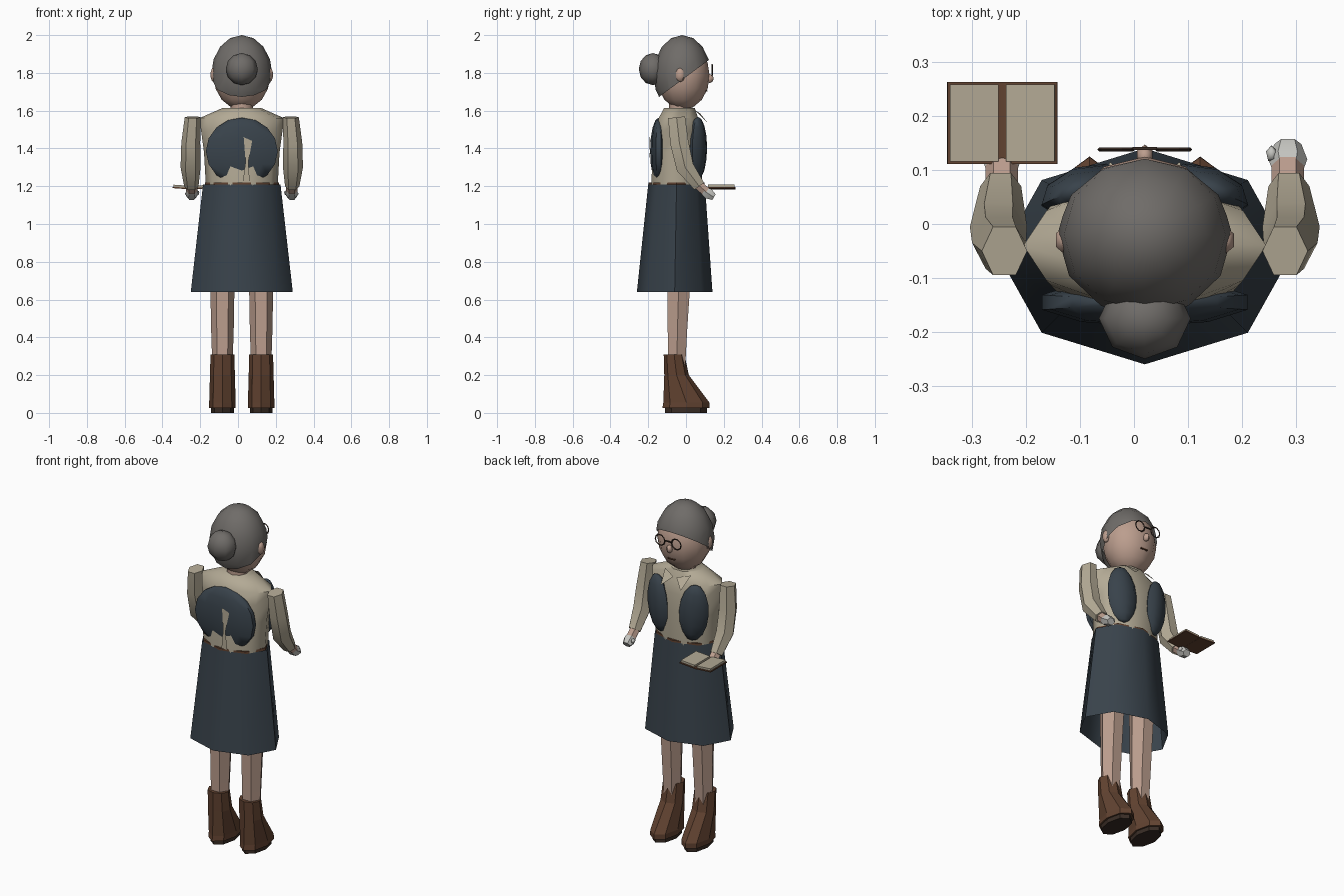
import bpy, bmesh, math
from mathutils import Vector, Matrix

if "Cube" in bpy.data.objects:
    bpy.data.objects.remove(bpy.data.objects["Cube"])

CX = 0.02  # body axis


def mat(name, c):
    m = bpy.data.materials.new(name)
    m.diffuse_color = (*c, 1)
    m.use_nodes = True
    m.node_tree.nodes["Principled BSDF"].inputs["Base Color"].default_value = m.diffuse_color
    return m


DARK = mat("dark_cloth", (0.04, 0.055, 0.07))
CREAM = mat("cream_cloth", (0.45, 0.40, 0.30))
SKIN = mat("skin", (0.50, 0.34, 0.27))
BROWN = mat("leather", (0.12, 0.055, 0.03))
SOLE = mat("sole", (0.04, 0.025, 0.018))
HAIR = mat("hair", (0.16, 0.15, 0.14))
GLOVE = mat("glove", (0.55, 0.55, 0.52))


def finish(name, bm, m, smooth=50):
    bmesh.ops.recalc_face_normals(bm, faces=bm.faces)
    me = bpy.data.meshes.new(name)
    bm.to_mesh(me)
    bm.free()
    ob = bpy.data.objects.new(name, me)
    bpy.context.collection.objects.link(ob)
    me.materials.append(m)
    if smooth:
        bpy.ops.object.select_all(action='DESELECT')
        ob.select_set(True)
        bpy.context.view_layer.objects.active = ob
        bpy.ops.object.shade_smooth_by_angle(angle=math.radians(smooth))
    return ob


def loft(name, rings, m, n=8, flat=True, caps=True, smooth=50):
    """rings: (x, y, z, rx, ry); flat keeps rings level, else they follow the path"""
    bm = bmesh.new()
    pts = [Vector(r[:3]) for r in rings]
    loops = []
    for i, r in enumerate(rings):
        t = pts[min(i + 1, len(pts) - 1)] - pts[max(i - 1, 0)]
        up = Vector((0, 1, 0)) if flat else t.normalized().cross(Vector((1, 0, 0))).normalized()
        loops.append([bm.verts.new(pts[i] + Vector((1, 0, 0)) * r[3] * math.cos(a) + up * r[4] * math.sin(a))
                      for a in (2 * math.pi * k / n for k in range(n))])
    for a, b in zip(loops, loops[1:]):
        for k in range(n):
            bm.faces.new((a[k], a[(k + 1) % n], b[(k + 1) % n], b[k]))
    if caps:
        bm.faces.new(loops[0])
        bm.faces.new(loops[-1])
    return finish(name, bm, m, smooth)


def ball(name, loc, scale, m, u=12, v=8, rot=(0, 0, 0), cut=None, smooth=60):
    bm = bmesh.new()
    bmesh.ops.create_uvsphere(bm, u_segments=u, v_segments=v, radius=1)
    M = Matrix.Translation(loc)
    for a, ax in zip(rot, 'XYZ'):
        M = M @ Matrix.Rotation(a, 4, ax)
    bm.transform(M @ Matrix.Diagonal((*scale, 1)))
    if cut:
        bmesh.ops.bisect_plane(bm, geom=bm.verts[:] + bm.edges[:] + bm.faces[:],
                               plane_co=cut[0], plane_no=cut[1], clear_inner=True)
    return finish(name, bm, m, smooth)


def box(name, loc, size, m, ry=0):
    bm = bmesh.new()
    bmesh.ops.create_cube(bm, size=1)
    bm.transform(Matrix.Translation(loc) @ Matrix.Rotation(ry, 4, 'Y') @ Matrix.Diagonal((*size, 1)))
    return finish(name, bm, m, 0)


def plate(name, pts, m):
    bm = bmesh.new()
    bm.faces.new([bm.verts.new(p) for p in pts])
    return finish(name, bm, m, 0)


# Skirt, belt, blouse, neck
loft("skirt", [(CX, -0.06, 0.64, 0.27, 0.20), (CX, -0.05, 1.21, 0.205, 0.15)], DARK, caps=False)
loft("belt", [(CX, -0.05, 1.198, 0.196, 0.148), (CX, -0.05, 1.22, 0.196, 0.148)], BROWN)
loft("blouse", [(CX, -0.05, 1.20, 0.19, 0.14), (CX, -0.045, 1.38, 0.20, 0.14),
                (CX, -0.04, 1.49, 0.215, 0.125), (CX, -0.04, 1.56, 0.225, 0.11),
                (CX, -0.035, 1.615, 0.10, 0.085)], CREAM, n=10)
loft("neck", [(CX, -0.03, 1.58, 0.06, 0.06), (CX, -0.03, 1.67, 0.06, 0.06)], SKIN)

# Waistcoat back with its vent, front panels
ball("vest_back", (CX, -0.145, 1.385), (0.20, 0.045, 0.178), DARK, u=10, v=8)
plate("vest_vent", [(0.03, -0.192, 1.46), (0.075, -0.189, 1.44), (0.055, -0.196, 1.33),
                    (0.062, -0.19, 1.22), (0.025, -0.19, 1.22), (0.04, -0.196, 1.33)], CREAM)
for s in (-1, 1):
    ball("vest_front", (CX + s * 0.115, 0.062, 1.40), (0.082, 0.045, 0.168), DARK,
         u=8, v=8, rot=(0.0, s * 0.08, -s * 0.35))
    plate("collar", [(CX + s * 0.01, 0.075, 1.585), (CX + s * 0.085, 0.045, 1.605),
                     (CX + s * 0.065, 0.115, 1.535)], CREAM)

# Head, hair cap, bun
ball("head", (CX, -0.015, 1.785), (0.15, 0.14, 0.18), SKIN)
ball("hair", (CX, -0.02, 1.79), (0.162, 0.152, 0.21), HAIR, u=12, v=8,
     cut=((0, -0.16, 1.66), (0, -0.2, 0.27)))
ball("hair_bun", (CX, -0.175, 1.82), (0.085, 0.075, 0.085), HAIR, u=8, v=6)

# Face, glasses
ball("nose", (CX, 0.125, 1.77), (0.017, 0.022, 0.024), SKIN, u=6, v=4)
box("mouth", (CX, 0.108, 1.705), (0.045, 0.01, 0.006), BROWN)
for s in (-1, 1):
    ball("ear", (CX + s * 0.15, -0.03, 1.79), (0.018, 0.026, 0.038), SKIN, u=6, v=5)
    bpy.ops.mesh.primitive_torus_add(location=(CX + s * 0.053, 0.138, 1.815), rotation=(math.pi / 2, 0, 0),
                                     major_radius=0.031, minor_radius=0.004,
                                     major_segments=10, minor_segments=4)
    ring = bpy.context.object
    ring.name = "glasses_rim"
    ring.data.materials.append(SOLE)
box("glasses_bridge", (CX, 0.14, 1.82), (0.045, 0.006, 0.006), SOLE)

for s in (-1, 1):
    # Arms
    x = CX + s * 0.265
    loft("sleeve", [(x - s * 0.005, -0.05, 1.565, 0.042, 0.052), (x + s * 0.005, -0.035, 1.43, 0.050, 0.056),
                    (x + s * 0.006, -0.005, 1.30, 0.053, 0.054), (x + s * 0.002, 0.07, 1.20, 0.038, 0.036)],
         CREAM, n=6, flat=False)
    loft("wrist", [(x, 0.055, 1.215, 0.03, 0.028), (x, 0.108, 1.17, 0.03, 0.028)], SKIN, n=6, flat=False)
    loft("hand", [(x, 0.095, 1.175, 0.027, 0.026), (x, 0.12, 1.16, 0.036, 0.033),
                  (x, 0.148, 1.142, 0.025, 0.02)], GLOVE, n=6, flat=False)
    ball("thumb", (x - s * 0.03, 0.13, 1.165), (0.011, 0.016, 0.013), GLOVE, u=5, v=4)

    # Legs and boots
    x = CX + s * 0.1025
    loft("leg", [(x, -0.05, 0.20, 0.052, 0.05), (x, -0.045, 0.45, 0.06, 0.06),
                 (x, -0.035, 0.80, 0.066, 0.075)], SKIN, n=6)
    loft("boot", [(x, 0.0, 0.025, 0.07, 0.125), (x, 0.002, 0.055, 0.07, 0.122),
                  (x, -0.05, 0.20, 0.066, 0.065), (x, -0.063, 0.31, 0.063, 0.055)], BROWN, smooth=0)
    loft("sole", [(x, 0.0, 0.0, 0.06, 0.11), (x, 0.0, 0.027, 0.06, 0.11)], SOLE, smooth=0)

# Open book in one hand
for s in (-1, 1):
    x = -0.244 + s * 0.052
    box("book_cover", (x, 0.187, 1.19), (0.1, 0.152, 0.007), BROWN, -s * 0.07)
    box("book_pages", (x, 0.187, 1.199), (0.09, 0.142, 0.012), CREAM, -s * 0.07)
box("book_spine", (-0.244, 0.187, 1.186), (0.012, 0.152, 0.007), BROWN)
